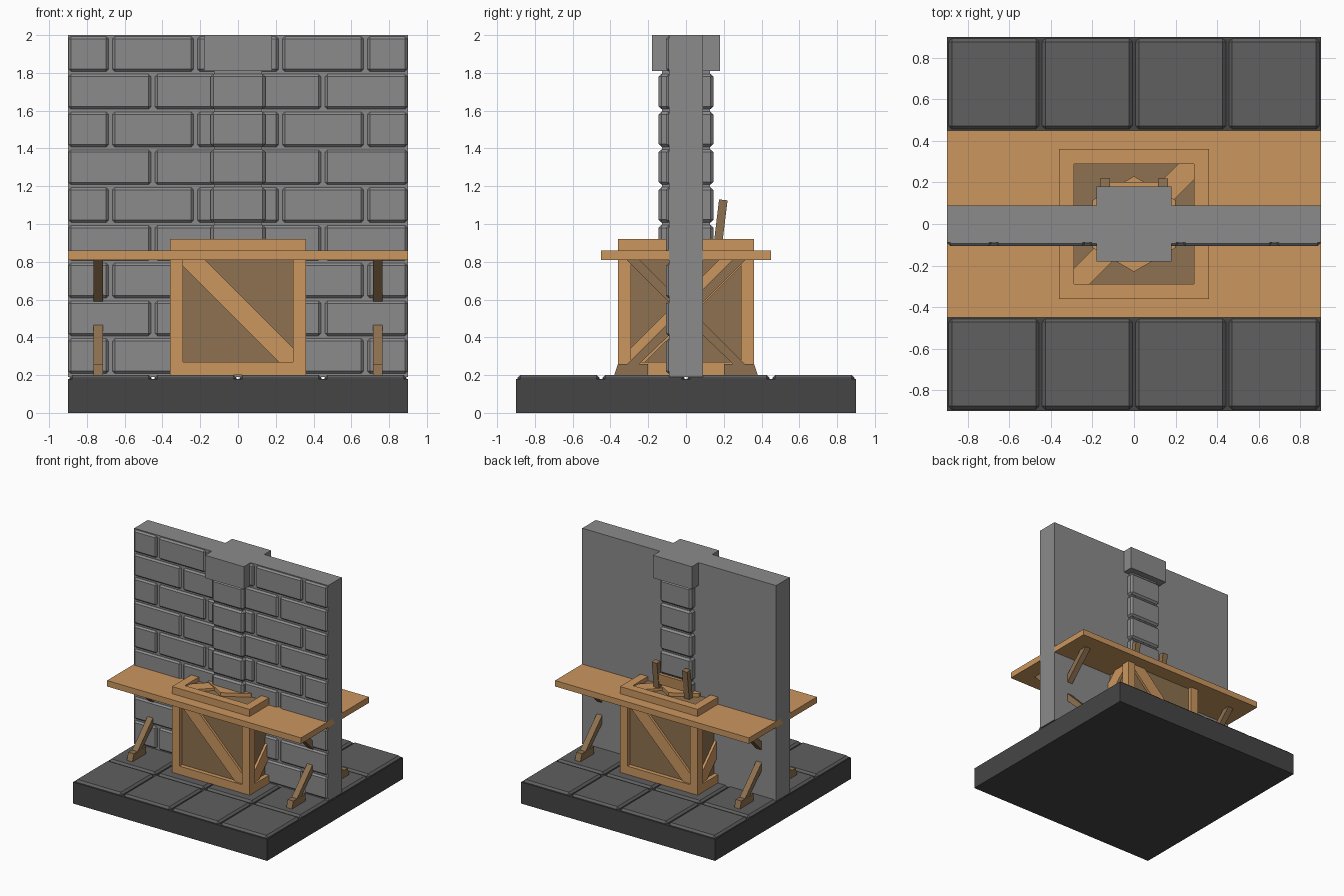
import bpy, bmesh, math
from mathutils import Matrix, Vector

if "Cube" in bpy.data.objects:
    bpy.data.objects.remove(bpy.data.objects["Cube"])


def material(name, rgb):
    m = bpy.data.materials.new(name)
    m.diffuse_color = (*rgb, 1)
    m.use_nodes = True
    m.node_tree.nodes["Principled BSDF"].inputs["Base Color"].default_value = m.diffuse_color
    return m


WALL = material("wall_grey", (0.26, 0.26, 0.26))
TILE = material("tile_grey", (0.115, 0.115, 0.115))
SLAB = material("slab_dark_grey", (0.06, 0.06, 0.06))
WOOD = material("light_wood", (0.60, 0.31, 0.115))
DARK = material("dark_wood", (0.27, 0.165, 0.08))


def box(bm, lo, hi):
    size = [b - a for a, b in zip(lo, hi)]
    mid = [(a + b) / 2 for a, b in zip(lo, hi)]
    bmesh.ops.create_cube(bm, size=1, matrix=Matrix.Translation(mid) @ Matrix.Diagonal((*size, 1)))


def prism(bm, pts, depth):
    """Extrude a closed loop of 3D points along a vector."""
    f = bm.faces.new([bm.verts.new(p) for p in pts])
    ext = bmesh.ops.extrude_face_region(bm, geom=[f], use_keep_orig=True)
    vs = [v for v in ext["geom"] if isinstance(v, bmesh.types.BMVert)]
    bmesh.ops.translate(bm, verts=vs, vec=Vector(depth))


def finish(bm, name, mat, bevel=0):
    bmesh.ops.recalc_face_normals(bm, faces=bm.faces)
    me = bpy.data.meshes.new(name)
    bm.to_mesh(me)
    bm.free()
    me.materials.append(mat)
    ob = bpy.data.objects.new(name, me)
    bpy.context.collection.objects.link(ob)
    if bevel:
        mod = ob.modifiers.new("chamfer", "BEVEL")
        mod.width, mod.segments = bevel, 1
    return ob


def boxes(name, mat, items, bevel=0):
    bm = bmesh.new()
    for lo, hi in items:
        box(bm, lo, hi)
    return finish(bm, name, mat, bevel)


# Floor: slab and 4 x 4 chamfered tiles
boxes("floor_slab", SLAB, [((-.9, -.9, 0), (.9, .9, .18))])
cells = [-.675, -.225, .225, .675]
boxes("floor_tiles", TILE, [((x - .218, y - .218, .16), (x + .218, y + .218, .2))
                            for x in cells for y in cells], .016)

# Wall with running-bond bricks on the front only
boxes("wall", WALL, [((-.9, -.09, .19), (.9, .09, 2))])
bricks = []
for row in range(9):
    z = .2 + .2 * row
    cuts = [-.9, -.675, -.225, .225, .675, .9] if row % 2 == 0 else [-.9, -.45, 0, .45, .9]
    for a, b in zip(cuts, cuts[1:]):
        a = a + .01 if a > -.9 else -.897
        b = b - .01 if b < .9 else .897
        bricks.append(((a, -.106, z + .008), (b, -.06, z + .193)))
boxes("wall_bricks", WALL, bricks, .013)

# Pillar: core, chamfered blocks and cap
boxes("pillar_core", WALL, [((-.127, -.127, .5), (.127, .127, 1.85))])
boxes("pillar_blocks", WALL, [((-.145, -.145, .208 + .2 * i), (.145, .145, .395 + .2 * i))
                              for i in range(3, 8)], .015)
boxes("pillar_cap", WALL, [((-.18, -.18, 1.81), (.18, .18, 2.0))])

# Counter plank
boxes("counter_plank", WOOD, [((-.9, -.45, .81), (.9, .45, .86))])

# Crate: frame bars, recessed core and one diagonal per face
R, I, ZB, ZT = .36, .29, .2, .92
W = R - I
frame = []
for s in (-1, 1):
    lo, hi = sorted((s * I, s * R))
    for z in (ZB, ZT - W):
        frame.append(((-I, lo, z), (I, hi, z + W)))
        frame.append(((lo, -I, z), (hi, I, z + W)))
    for t in (-1, 1):
        l2, h2 = sorted((t * I, t * R))
        frame.append(((lo, l2, ZB), (hi, h2, ZT)))
boxes("crate_frame", WOOD, frame)
boxes("crate_panels", DARK, [((-.325, -.325, .21), (.325, .325, .885))])

bm = bmesh.new()
d = .075
band = [(-I, I), (-I + d, I), (I, -I + d), (I, -I), (I - d, -I), (-I, I - d)]
zc = (ZB + ZT) / 2
for k, flip in enumerate((1, -1, 1, -1)):      # front, right, back, left
    rot = Matrix.Rotation(k * math.pi / 2, 3, "Z")
    prism(bm, [rot @ Vector((flip * u, -.345, zc + v)) for u, v in band], rot @ Vector((0, .03, 0)))
prism(bm, [(-u, v, .905) for u, v in band], (0, 0, -.03))
finish(bm, "crate_diagonals", WOOD)

# Hexagonal collar around the pillar, set in the crate top
bm = bmesh.new()
prism(bm, [(.23 * math.sin(a * math.pi / 3), .23 * math.cos(a * math.pi / 3), .87) for a in range(6)],
      (0, 0, .045))
finish(bm, "pillar_collar", WOOD)

# Struts on both sides of the wall: floor props with feet, and counter brackets
props, feet, brackets = bmesh.new(), bmesh.new(), bmesh.new()
for x in (-.74, .74):
    for s in (-1, 1):
        def add(bm, yz, w):
            prism(bm, [(x - w, s * y, z) for y, z in yz], (2 * w, 0, 0))
        add(props, [(.30, .21), (.37, .21), (.08, .49), (.08, .42)][:1]
            + [(.36, .21), (.08, .49), (.08, .42), (.29, .21)][:3], .025)
        add(feet, [(.38, .2), (.36, .26), (.20, .26), (.20, .2)], .026)
        add(brackets, [(.08, .575), (.08, .645), (.25, .815), (.32, .815)], .025)
finish(props, "floor_props", DARK)
finish(feet, "prop_feet", DARK)
finish(brackets, "counter_brackets", DARK)

# Leaning backrest behind the pillar
bm = bmesh.new()
for x in (-.164, .116):
    prism(bm, [(x, .145, .88), (x, .19, .88), (x, .22, 1.125), (x, .175, 1.13)], (.048, 0, 0))
finish(bm, "backrest_posts", DARK)
bm = bmesh.new()
prism(bm, [(-.12, .165, .94), (-.12, .192, .94), (-.12, .203, 1.03), (-.12, .176, 1.03)], (.24, 0, 0))
finish(bm, "backrest_rail", WOOD)
